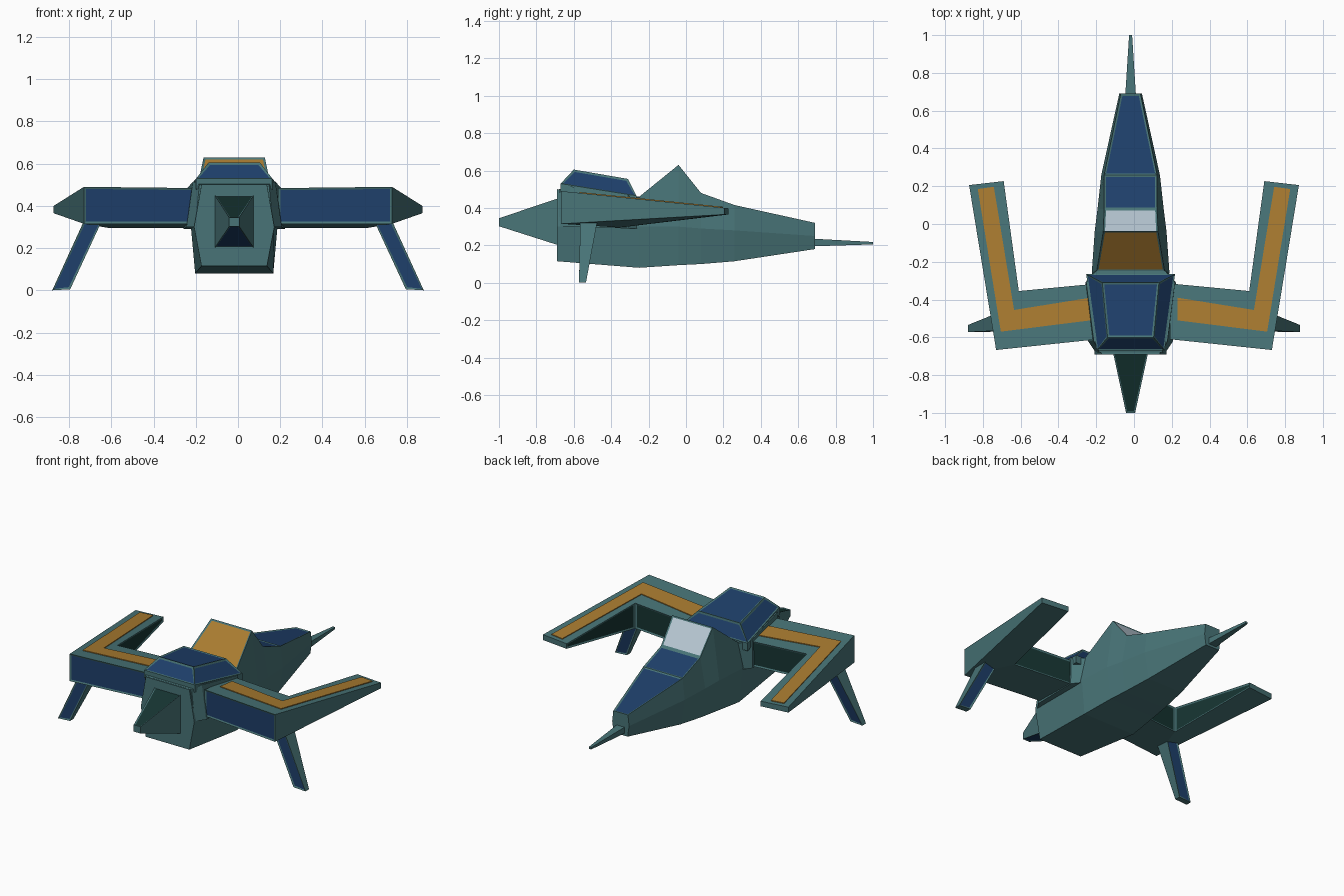
import bpy, bmesh

if "Cube" in bpy.data.objects:
    bpy.data.objects.remove(bpy.data.objects["Cube"])

COLOURS = {"teal": (.065, .175, .185), "blue": (.013, .05, .145), "orange": (.40, .20, .03),
           "glass": (.48, .58, .66), "green": (.008, .035, .032)}
NAMES = list(COLOURS)
MATS = []
for key, rgb in COLOURS.items():
    m = bpy.data.materials.new(key)
    m.diffuse_color = (*rgb, 1)
    m.use_nodes = True
    m.node_tree.nodes["Principled BSDF"].inputs["Base Color"].default_value = m.diffuse_color
    MATS.append(m)
BODY_X = -.018


def loft(name, rings, panels=(), base="teal", inset=.018, depth=-.004, x=0, mirror=False):
    """Skin rings of points; panels = (segment, side, colour), segment -1 is the first cap."""
    bm = bmesh.new()
    vs = [[bm.verts.new(p) for p in r] for r in rings]
    n = len(rings[0])
    faces = {}
    for i in range(len(rings) - 1):
        for j in range(n):
            k = (j + 1) % n
            faces[i, j] = bm.faces.new((vs[i][j], vs[i][k], vs[i + 1][k], vs[i + 1][j]))
    faces[-1, 0] = bm.faces.new(vs[0])
    faces[-1, 1] = bm.faces.new(vs[-1])
    for f in bm.faces:
        f.material_index = NAMES.index(base)
    bmesh.ops.recalc_face_normals(bm, faces=bm.faces[:])
    for i, j, colour in panels:
        f = faces[i, j]
        bmesh.ops.inset_individual(bm, faces=[f], thickness=inset, depth=depth)
        f.material_index = NAMES.index(colour)
    me = bpy.data.meshes.new(name)
    bm.to_mesh(me)
    bm.free()
    for m in MATS:
        me.materials.append(m)
    ob = bpy.data.objects.new(name, me)
    ob.location.x = x
    bpy.context.collection.objects.link(ob)
    if mirror:
        ob.modifiers.new("Mirror", "MIRROR").use_mirror_merge = False
    return ob


def box_ring(y, w, z0, z1, w_top=None):
    t = w if w_top is None else w_top
    return [(t, y, z1), (w, y, z0), (-w, y, z0), (-t, y, z1)]


# Hull with raised cockpit: y, then half width and height of top, middle, bottom
hull = [(-.69, .155, .50, .19, .30, .155, .115),
        (-.25, .18, .46, .205, .30, .185, .08),
        (-.04, .145, .63, .19, .30, .165, .094),
        (.08, .14, .48, .175, .29, .15, .10),
        (.26, .14, .415, .155, .28, .125, .115),
        (.69, .052, .32, .06, .25, .05, .18)]
rings = [[(a, y, za), (b, y, zb), (c, y, zc), (-c, y, zc), (-b, y, zb), (-a, y, za)]
         for y, a, za, b, zb, c, zc in hull]
loft("hull", rings, [(1, 5, "orange"), (2, 5, "glass"), (3, 5, "blue"), (4, 5, "blue")],
     inset=.014, x=BODY_X)

# Nose needle and tail cone
loft("nose_needle", [box_ring(.685, .028, .195, .235), box_ring(1, .008, .205, .218)], x=BODY_X)
loft("tail_cone", [box_ring(-.68, .093, .20, .452), box_ring(-1, .024, .302, .345)],
     [(0, 3, "green"), (0, 1, "blue")], inset=.01, x=BODY_X)

# Shoulder block where the wings join
loft("wing_shoulder", [box_ring(-.68, .185, .30, .50, .165), box_ring(-.62, .225, .30, .515, .195),
                       box_ring(-.31, .24, .29, .47, .235), box_ring(-.245, .19, .29, .455, .18)],
     x=BODY_X)

# Engine cowl on the back: base ring, then top ring
cowl = [[(-.235, -.265, .465), (.235, -.265, .465), (.18, -.67, .53), (-.18, -.67, .53)],
        [(-.15, -.31, .555), (.15, -.31, .555), (.122, -.60, .605), (-.122, -.60, .605)]]
foot = [(x, y, z - .05) for x, y, z in cowl[0]]
loft("engine_cowl", [foot] + cowl,
     [(1, j, "blue") for j in range(4)] + [(-1, 1, "blue")], inset=.014, x=BODY_X)


# Cranked wings: each station gives the rear/outer and front/inner edge
def top_z(y):
    return .49 - .103 * (y + .667)


def wing_rings(stations, lift=0):
    out = []
    for (xa, ya, za), (xb, yb, zb) in stations:
        out.append([(xa, ya, top_z(ya) + lift), (xb, yb, top_z(yb) + lift),
                    (xb, yb, zb), (xa, ya, za)])
    return out


loft("wing", wing_rings([((.19, -.61, .315), (.19, -.315, .295)),
                         ((.73, -.667, .315), (.61, -.355, .295)),
                         ((.873, .206, .365), (.69, .227, .365))]),
     [(0, 3, "blue"), (0, 1, "green"), (1, 1, "green")], inset=.014, mirror=True)
loft("wing_stripe", wing_rings([((.23, -.51, .44), (.23, -.39, .44)),
                                ((.705, -.57, .44), (.635, -.455, .44)),
                                ((.827, .185, .39), (.742, .197, .39))], .005),
     base="orange", mirror=True)

# Landing legs splaying outward
loft("landing_leg", [[(.635, -.565, .35), (.72, -.565, .35), (.72, -.47, .35), (.635, -.47, .35)],
                     [(.795, -.572, .005), (.88, -.572, 0), (.88, -.535, 0), (.795, -.535, .005)]],
     [(0, 0, "blue"), (0, 2, "blue")], inset=.012, mirror=True)
